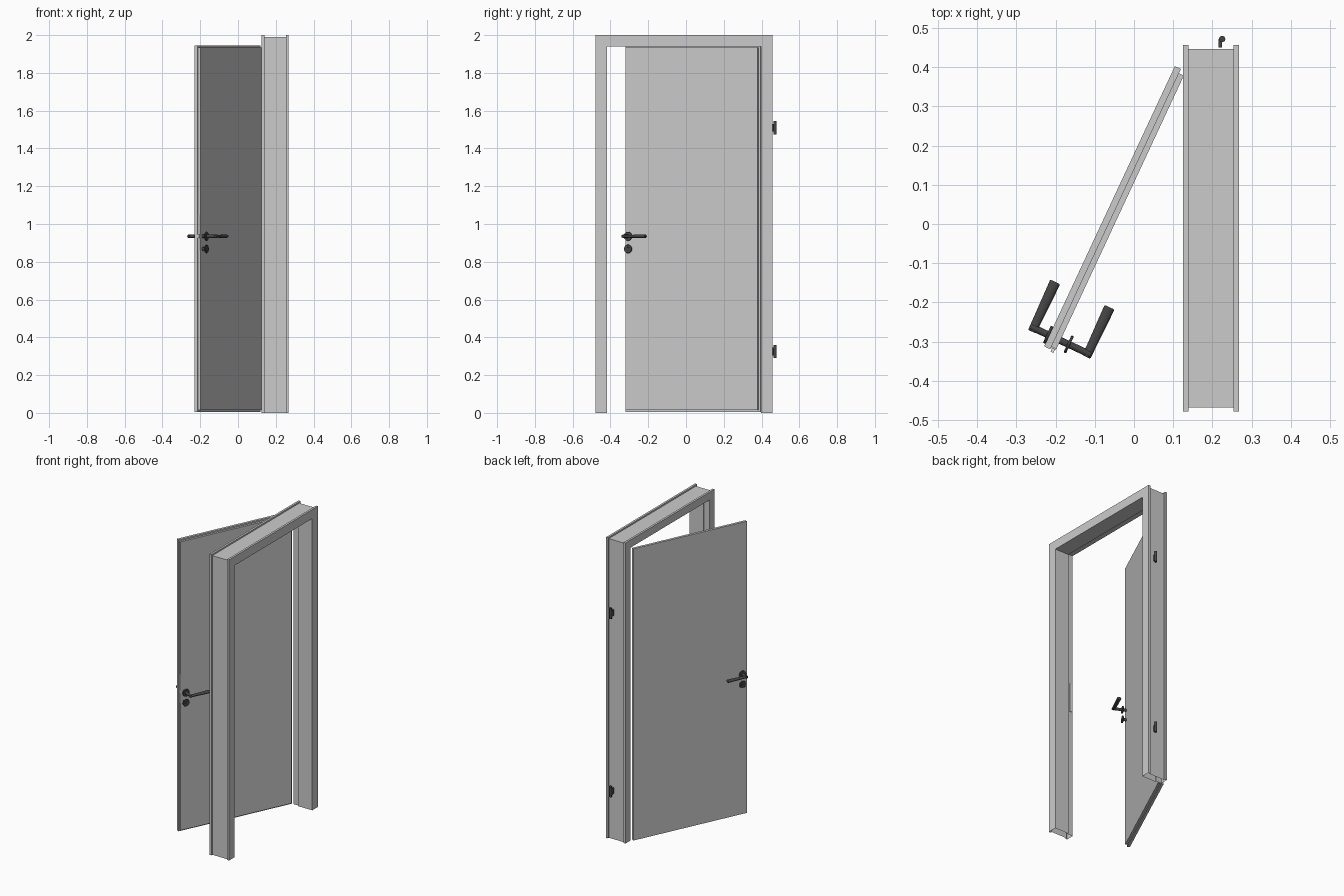
import bpy, bmesh, math
from mathutils import Matrix, Vector

cube = bpy.data.objects.get("Cube")
if cube:
    bpy.data.objects.remove(cube, do_unlink=True)


def material(name, value):
    m = bpy.data.materials.new(name)
    m.use_nodes = True
    color = (value, value, value, 1)
    m.diffuse_color = color
    m.node_tree.nodes["Principled BSDF"].inputs["Base Color"].default_value = color
    return m


GREY = material("light grey paint", 0.6)
DARK = material("dark metal", 0.06)
SILVER = material("silver metal", 0.75)

# Placement of the open door leaf: hinge corner, swung open
DOOR = Matrix.Translation((0.118, 0.392, 0)) @ Matrix.Rotation(math.radians(-25), 4, "Z")
FLAT = Matrix.Identity(4)


def finish(name, bm, mat, place=FLAT, bevel=0):
    bmesh.ops.recalc_face_normals(bm, faces=bm.faces)
    mesh = bpy.data.meshes.new(name)
    bm.to_mesh(mesh)
    bm.free()
    mesh.materials.append(mat)
    ob = bpy.data.objects.new(name, mesh)
    bpy.context.collection.objects.link(ob)
    ob.matrix_world = place
    if bevel:
        mod = ob.modifiers.new("Bevel", "BEVEL")
        mod.width, mod.segments = bevel, 2
    bpy.ops.object.select_all(action="DESELECT")
    ob.select_set(True)
    bpy.context.view_layer.objects.active = ob
    bpy.ops.object.shade_smooth_by_angle(angle=math.radians(35))
    return ob


def box(name, low, high, mat, place=FLAT, bevel=0):
    low, high = Vector(low), Vector(high)
    bm = bmesh.new()
    size = Matrix.Diagonal((*(high - low), 1))
    bmesh.ops.create_cube(bm, size=1, matrix=Matrix.Translation((low + high) / 2) @ size)
    return finish(name, bm, mat, place, bevel)


def rod(name, a, b, radius, mat, place=FLAT, bevel=0, flatten=1, tip=None):
    """Cylinder from a to b, optionally flattened in height."""
    a, b = Vector(a), Vector(b)
    turn = (b - a).to_track_quat("Z", "Y").to_matrix().to_4x4()
    mid = Matrix.Translation((a + b) / 2)
    bm = bmesh.new()
    bmesh.ops.create_cone(bm, cap_ends=True, segments=20, radius1=radius,
                          radius2=tip or radius, depth=(b - a).length,
                          matrix=mid @ Matrix.Diagonal((1, 1, flatten, 1)) @ turn)
    return finish(name, bm, mat, place, bevel)


# Door frame: hollow section swept round the opening with mitred corners
LEFT, RIGHT, HEAD = -0.418, 0.397, 1.94
section = [(0.125, 0.06), (0.139, 0.06), (0.139, 0.05), (0.254, 0.05),
           (0.254, 0.06), (0.268, 0.06), (0.268, 0), (0.165, 0),
           (0.165, 0.008), (0.125, 0.008)]
bm = bmesh.new()
rings = []
for y, z, side, up in ((LEFT, 0, -1, 0), (LEFT, HEAD, -1, 1),
                       (RIGHT, HEAD, 1, 1), (RIGHT, 0, 1, 0)):
    rings.append([bm.verts.new((x, y + side * o, z + up * o)) for x, o in section])
for r, s in zip(rings, rings[1:]):
    for i in range(len(section)):
        j = (i + 1) % len(section)
        bm.faces.new((r[i], r[j], s[j], s[i]))
finish("door_frame", bm, GREY)

# Hinge knuckles with their short arms on the outside of the frame
for name, z in (("upper", 1.51), ("lower", 0.325)):
    rod(name + "_hinge_pin", (0.225, 0.472, z - 0.035), (0.225, 0.472, z + 0.035), 0.008, DARK)
    box(name + "_hinge_arm", (0.216, 0.45, z - 0.02), (0.224, 0.472, z + 0.02), DARK)

# Rebated door leaf: wide lip outside, smaller body behind it
box("door_lip", (-0.017, -0.785, 0.005), (0, 0.004, 1.945), GREY, DOOR)
box("door_body", (0, -0.778, 0.015), (0.014, -0.008, 1.935), GREY, DOOR)

# Lock plate and bolts on the closing edge
box("lock_plate", (0.001, -0.781, 0.86), (0.013, -0.777, 1.05), SILVER, DOOR)
box("latch_bolt", (0.003, -0.79, 0.925), (0.011, -0.777, 0.945), SILVER, DOOR)
box("strike_plate", (0.128, -0.427, 0.86), (0.15, -0.423, 1.05), SILVER)

# Handle set: spindle, roses and a lever on each face
HY, HZ, KZ = -0.754, 0.935, 0.868
rod("handle_spindle", (-0.07, HY, HZ), (0.1, HY, HZ), 0.009, DARK, DOOR, 0.002)
rod("key_cylinder", (-0.026, HY, KZ), (0.042, HY, KZ), 0.009, DARK, DOOR)
for name, x, rose in (("outer", -0.061, -0.024), ("inner", 0.092, 0.034)):
    rod(name + "_lever", (x, HY - 0.01, HZ), (x, HY + 0.13, HZ), 0.011, DARK, DOOR,
        0.003, 0.65, 0.014)
    for part, z, radius in (("_handle_rose", HZ, 0.024), ("_key_rose", KZ, 0.023)):
        rod(name + part, (rose, HY, z), (rose + 0.007, HY, z), radius, DARK, DOOR, 0.002)
